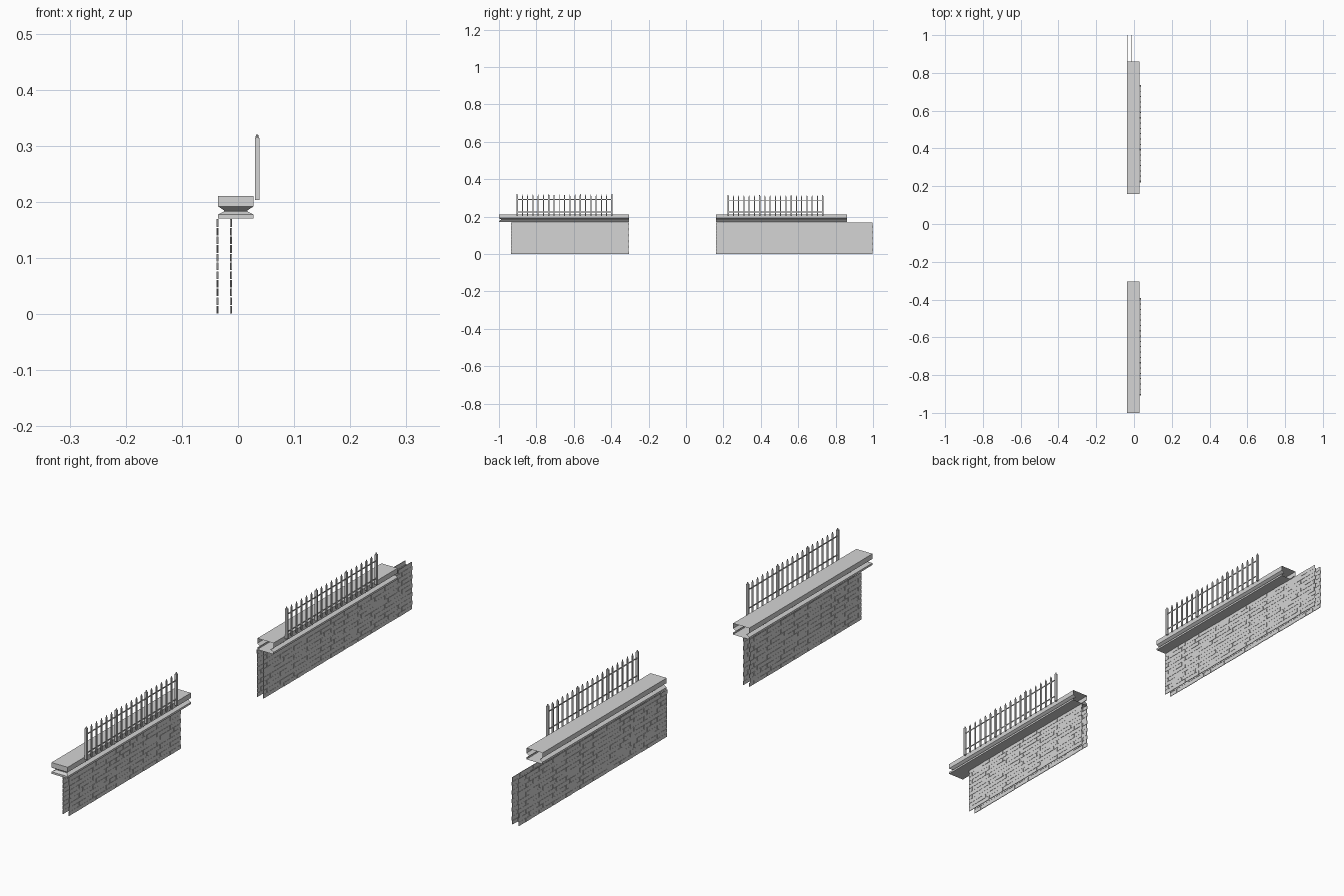
import bpy, bmesh, random
from mathutils import Matrix

random.seed(4)
cube = bpy.data.objects.get("Cube")
if cube:
    bpy.data.objects.remove(cube)

# One pale grey for masonry and railings alike
GREY = bpy.data.materials.new("pale_grey")
GREY.use_nodes = True
GREY.diffuse_color = (0.66, 0.66, 0.66, 1)
GREY.node_tree.nodes["Principled BSDF"].inputs["Base Color"].default_value = GREY.diffuse_color


def finish(name, bm):
    mesh = bpy.data.meshes.new(name)
    bm.to_mesh(mesh)
    bm.free()
    mesh.materials.append(GREY)
    obj = bpy.data.objects.new(name, mesh)
    bpy.context.collection.objects.link(obj)


def box(bm, x, y, z, wx, wy, wz):
    mat = Matrix.Translation((x, y, z)) @ Matrix.Diagonal((wx, wy, wz, 1))
    bmesh.ops.create_cube(bm, size=1, matrix=mat)


def knob(bm, x, y, z, r, h):
    bmesh.ops.create_cone(bm, cap_ends=True, segments=8, radius1=r, radius2=r * 0.6,
                          depth=h, matrix=Matrix.Translation((x, y, z + h / 2)))


# Thin brick skin: a mortar sheet with slightly uneven bricks in running bond
def brick_skin(name, x, start, end):
    bm = bmesh.new()
    box(bm, x, (start + end) / 2, 0.085, 0.0008, end - start - 0.006, 0.168)
    rows, length, gap = 11, 0.038, 0.002
    pitch = 0.17 / rows
    for r in range(rows):
        y = start - (length / 2 if r % 2 else 0)
        while y < end - 0.004:
            a, b = max(y, start), min(y + length - gap, end)
            y += length
            if b - a > 0.003:
                box(bm, x + random.uniform(-0.0005, 0.0005), (a + b) / 2, (r + 0.5) * pitch,
                    0.0022, b - a, pitch - gap)
    finish(name, bm)


# Hollow coping with a grooved moulding; the moulding may return across the front end
def coping(name, start, end, front_closed):
    bm = bmesh.new()
    rings = []
    for inset, z in ((0, 0.17), (0, 0.177), (0.011, 0.183), (0.011, 0.185), (0, 0.192), (0, 0.21)):
        left, right = -0.036 + inset, 0.028 - inset
        front = start + (inset if front_closed else 0)
        rings.append([bm.verts.new((px, py, z)) for px, py in
                      ((right, end), (right, front), (left, front), (left, end))])
    for low, high in zip(rings, rings[1:]):
        for i in (0, 1, 2):
            if i != 1 or front_closed:
                bm.faces.new((low[i + 1], low[i], high[i], high[i + 1]))
    bm.faces.new(rings[0])
    bm.faces.new(rings[-1][::-1])
    finish(name, bm)


# Railing: four posts, pickets between them and two slim rails
def railing(name, start, end, top):
    bm = bmesh.new()
    x, count, foot = 0.034, 18, 0.203
    for i in range(count + 1):
        y = start + (end - start) * i / count
        post = i % 6 == 0
        width, tip = (0.008, top - 0.006) if post else (0.005, top - 0.009)
        box(bm, x, y, (foot + tip) / 2, width, width, tip - foot)
        knob(bm, x, y, tip, width * 0.38, 0.006)
    for z in (0.225, top - 0.028):
        box(bm, x, (start + end) / 2, z, 0.002, end - start, 0.004)
    finish(name, bm)


for label, start, end in (("front", -0.935, -0.305), ("back", 0.16, 1.0)):
    brick_skin(label + "_wall_right_skin", -0.0365, start, end)
    brick_skin(label + "_wall_left_skin", -0.0125, start, end)

coping("front_coping", -1.0, -0.305, True)
coping("back_coping", 0.16, 0.86, False)
railing("front_railing", -0.903, -0.396, 0.32)
railing("back_railing", 0.225, 0.731, 0.316)
